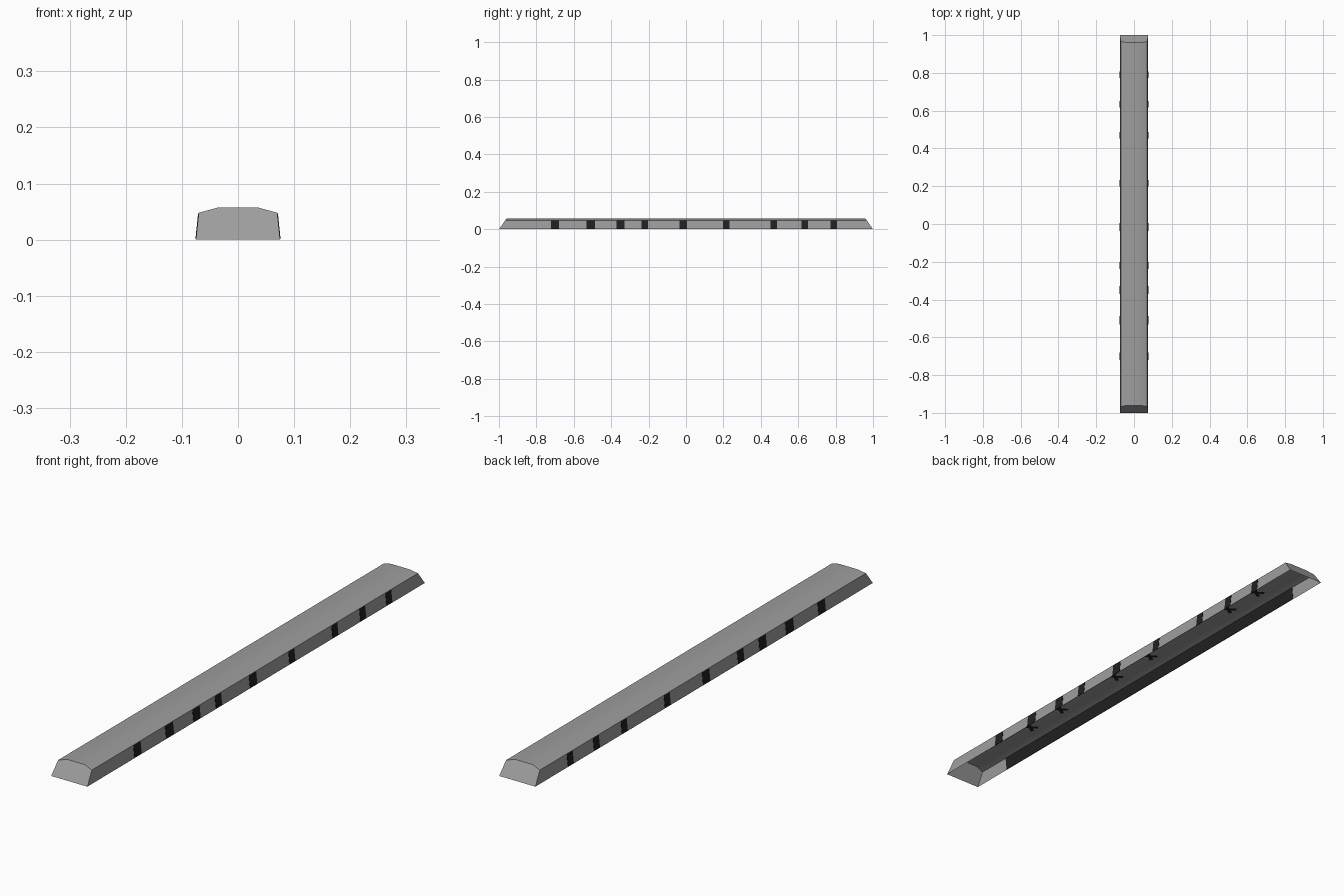
import bpy, bmesh, math

if "Cube" in bpy.data.objects:
    bpy.data.objects.remove(bpy.data.objects["Cube"])


def material(name, v):
    m = bpy.data.materials.new(name)
    m.diffuse_color = (v, v, v, 1)
    m.use_nodes = True
    m.node_tree.nodes["Principled BSDF"].inputs["Base Color"].default_value = m.diffuse_color
    return m


grey = material("concrete grey", 0.34)
black = material("matte black", 0.015)


def make(name, bm, mat):
    bmesh.ops.recalc_face_normals(bm, faces=bm.faces)
    me = bpy.data.meshes.new(name)
    bm.to_mesh(me)
    bm.free()
    ob = bpy.data.objects.new(name, me)
    bpy.context.collection.objects.link(ob)
    me.materials.append(mat)
    return ob


def wall_x(z, off=0.0):
    return 0.075 - 0.005 * z / 0.048 + off


# Hollow cover: crowned profile, sloped ends, open underneath
profile = [(-0.075, 0), (-0.07, 0.048), (-0.037, 0.057),
           (0.037, 0.057), (0.07, 0.048), (0.075, 0)]
bm = bmesh.new()
rings = [[bm.verts.new((x, s * (1 - 0.7 * z), z)) for x, z in profile] for s in (-1, 1)]
for i in range(5):
    bm.faces.new((rings[0][i], rings[0][i + 1], rings[1][i + 1], rings[1][i]))
for r in rings:
    bm.faces.new(r)
bm.normal_update()
cover = make("cover_shell", bm, grey)
bpy.context.view_layer.objects.active = cover
cover.select_set(True)
bpy.ops.object.shade_smooth_by_angle(angle=math.radians(30))
cover.select_set(False)


def side_plate(bm, s, y0, y1, z0, z1, o0, o1):
    # thin slab lying along the sloped side wall
    v = [bm.verts.new((s * wall_x(z, o), y, z))
         for o in (o0, o1) for y, z in ((y0, z0), (y1, z0), (y1, z1), (y0, z1))]
    for f in ((0, 1, 2, 3), (4, 5, 6, 7), (0, 1, 5, 4), (1, 2, 6, 5), (2, 3, 7, 6), (3, 0, 4, 7)):
        bm.faces.new([v[i] for i in f])


# Black side slots
slots = [-0.70, -0.51, -0.35, -0.22, -0.015, 0.215, 0.47, 0.635, 0.79]
widths = [0.042, 0.046, 0.042, 0.036, 0.042, 0.034, 0.034, 0.034, 0.034]
bm = bmesh.new()
for s in (-1, 1):
    for y, w in zip(slots, widths):
        side_plate(bm, s, y - w / 2, y + w / 2, 0.001, 0.0465, -0.0005, 0.001)
make("side_slots", bm, black)

# Black lining inside both long walls
bm = bmesh.new()
for s in (-1, 1):
    side_plate(bm, s, -0.83, 0.84, 0.0005, 0.047, -0.002, -0.001)
make("inner_lining", bm, black)

# Small crossed straps under the ceiling
bm = bmesh.new()
for y in (-0.605, -0.43, -0.11, 0.09, 0.55, 0.713):
    for a in (0.6, -0.6):
        c, d = math.cos(a), math.sin(a)
        q = [bm.verts.new((u * c - v * d, y + u * d + v * c, 0.0562 - 0.0002 * (a > 0)))
             for u, v in ((-0.03, -0.007), (0.03, -0.007), (0.03, 0.007), (-0.03, 0.007))]
        bm.faces.new(q)
make("ceiling_straps", bm, black)
